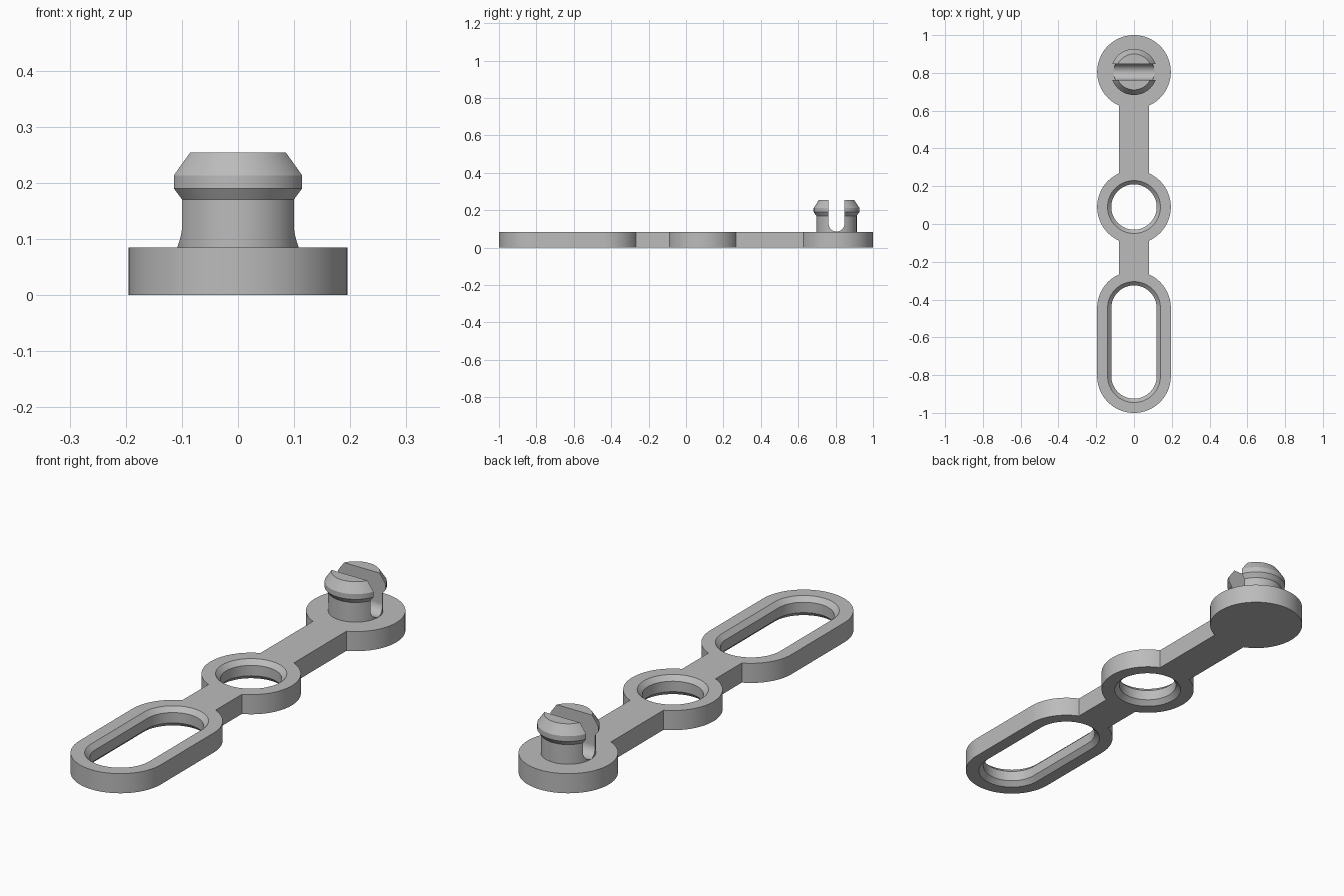
import bpy, bmesh, math
from mathutils import Vector

if "Cube" in bpy.data.objects:
    bpy.data.objects.remove(bpy.data.objects["Cube"])

R = 0.195          # outer radius of the rounded plate sections
BAR = 0.08         # half width of the linking bars
THICK = 0.085      # plate thickness
PEG_Y, RING_Y = 0.805, 0.09
SLOT_TOP, SLOT_BOTTOM = -0.445, -0.805

grey = bpy.data.materials.new("grey plastic")
grey.use_nodes = True
colour = (0.5, 0.5, 0.5, 1)
grey.diffuse_color = colour
grey.node_tree.nodes["Principled BSDF"].inputs["Base Color"].default_value = colour


def arc(cx, cy, r, start, end, steps=32):
    angles = [start + (end - start) * i / steps for i in range(steps + 1)]
    return [(cx + r * math.cos(a), cy + r * math.sin(a)) for a in angles]


def finish(bm, name):
    bmesh.ops.remove_doubles(bm, verts=bm.verts, dist=1e-5)
    bmesh.ops.recalc_face_normals(bm, faces=bm.faces)
    mesh = bpy.data.meshes.new(name)
    bm.to_mesh(mesh)
    bm.free()
    mesh.materials.append(grey)
    obj = bpy.data.objects.new(name, mesh)
    bpy.context.collection.objects.link(obj)
    return obj


def prism(name, points, direction):
    bm = bmesh.new()
    face = bm.faces.new([bm.verts.new(p) for p in points])
    new = bmesh.ops.extrude_face_region(bm, geom=[face], use_keep_orig=True)["geom"]
    verts = [v for v in new if isinstance(v, bmesh.types.BMVert)]
    bmesh.ops.translate(bm, verts=verts, vec=Vector(direction))
    return finish(bm, name)


def rounded_loft(name, low_y, high_y, levels):
    """Stack stadium (or circle) outlines given as (z, radius) levels."""
    bm = bmesh.new()
    rings = []
    for z, r in levels:
        outline = arc(0, high_y, r, 0, math.pi) + arc(0, low_y, r, math.pi, math.tau)
        if low_y == high_y:
            outline = arc(0, low_y, r, 0, math.tau, 64)[:-1]
        rings.append([bm.verts.new((x, y, z)) for x, y in outline])
    for a, b in zip(rings, rings[1:]):
        for i in range(len(a)):
            bm.faces.new((a[i - 1], a[i], b[i], b[i - 1]))
    bm.faces.new(rings[0])
    bm.faces.new(rings[-1])
    return finish(bm, name)


def cut(obj, cutter):
    mod = obj.modifiers.new("cut", 'BOOLEAN')
    mod.operation, mod.solver, mod.object = 'DIFFERENCE', 'EXACT', cutter
    bpy.context.view_layer.objects.active = obj
    bpy.ops.object.modifier_apply(modifier=mod.name)
    bpy.data.objects.remove(cutter)


# Strap plate: half outline from bottom to top, then mirrored
quarter = math.pi / 2
neck = math.acos(BAR / R)
half = (arc(0, SLOT_BOTTOM, R, -quarter, 0) + arc(0, SLOT_TOP, R, 0, neck)
        + arc(0, RING_Y, R, -neck, neck) + arc(0, PEG_Y, R, -neck, quarter))
outline = half + [(-x, y) for x, y in reversed(half[1:-1])]
strap = prism("strap_plate", [(x, y, 0) for x, y in outline], (0, 0, THICK))

# Ring hole and long slot, chamfered on both faces
hole = [(-0.02, 0.16), (0.02, 0.12), (THICK - 0.02, 0.12), (THICK + 0.02, 0.16)]
cut(strap, rounded_loft("ring_cutter", RING_Y, RING_Y, hole))
cut(strap, rounded_loft("slot_cutter", SLOT_BOTTOM, SLOT_TOP, hole))

# Snap peg with a flared head
peg = rounded_loft("snap_peg", PEG_Y, PEG_Y, [
    (0.06, 0.108), (0.17, 0.108), (0.19, 0.122), (0.213, 0.122), (0.254, 0.095)])

# Round-bottomed split through the peg
gap = arc(PEG_Y, 0.128, 0.042, math.pi, math.tau)
gap += [(PEG_Y + 0.042, 0.3), (PEG_Y - 0.042, 0.3)]
cut(peg, prism("gap_cutter", [(-0.2, y, z) for y, z in gap], (0.4, 0, 0)))

# Smooth round walls, crisp edges
bpy.ops.object.select_all(action='DESELECT')
for obj in (strap, peg):
    obj.select_set(True)
bpy.context.view_layer.objects.active = strap
bpy.ops.object.shade_smooth_by_angle(angle=math.radians(25))
